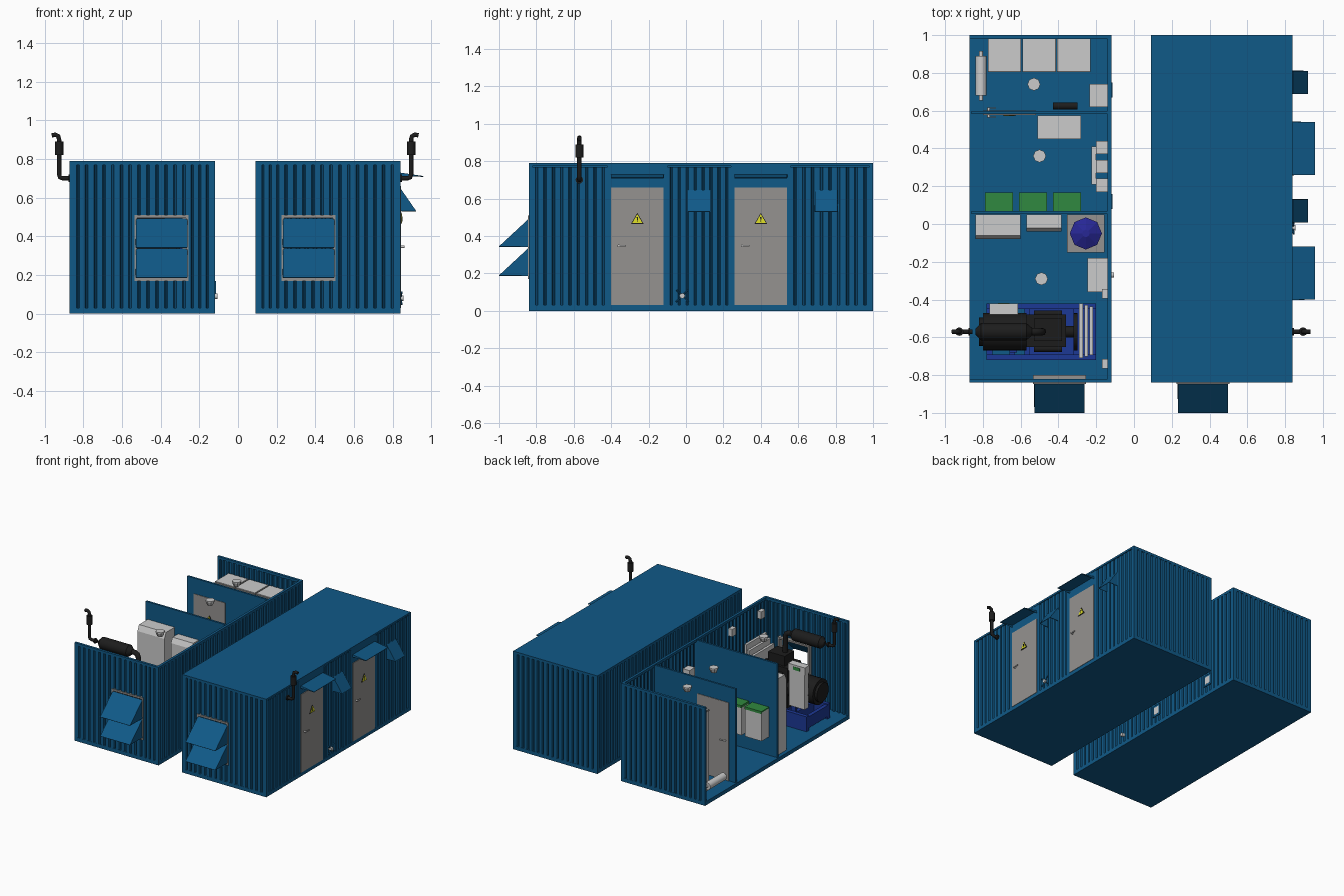
import bpy, bmesh, math
from mathutils import Vector

if "Cube" in bpy.data.objects:
    bpy.data.objects.remove(bpy.data.objects["Cube"])


def mat(name, r, g, b):
    m = bpy.data.materials.new(name)
    m.diffuse_color = (r, g, b, 1)
    m.use_nodes = True
    m.node_tree.nodes["Principled BSDF"].inputs["Base Color"].default_value = m.diffuse_color
    return m


BLUE = mat("container_blue", .005, .10, .245)
BLACK = mat("engine_black", .012, .012, .012)
NAVY = mat("generator_blue", .012, .04, .30)
DRUM = mat("drum_blue", .02, .02, .30)
DOOR = mat("door_grey", .30, .29, .28)
YELLOW = mat("sign_yellow", .75, .75, .02)
GREEN = mat("strip_green", .03, .25, .05)


def mesh(name, verts, faces, m=None, solid=0):
    bm = bmesh.new()
    vs = [bm.verts.new(v) for v in verts]
    for f in faces:
        bm.faces.new([vs[i] for i in f])
    bmesh.ops.recalc_face_normals(bm, faces=bm.faces)
    me = bpy.data.meshes.new(name)
    bm.to_mesh(me)
    bm.free()
    ob = bpy.data.objects.new(name, me)
    bpy.context.collection.objects.link(ob)
    if m:
        me.materials.append(m)
    if solid:
        mod = ob.modifiers.new("thickness", "SOLIDIFY")
        mod.thickness, mod.offset = solid, 0
    return ob


def prism(name, pts, axis, lo, hi, m=None):
    n = len(pts)
    place = {"x": lambda p, t: (t, p[0], p[1]), "y": lambda p, t: (p[0], t, p[1])}[axis]
    verts = [place(p, t) for t in (lo, hi) for p in pts]
    faces = [(i, (i + 1) % n, n + (i + 1) % n, n + i) for i in range(n)]
    return mesh(name, verts, faces + [tuple(range(n)), tuple(range(n, 2 * n))], m)


def box(name, x0, x1, y0, y1, z0, z1, m=None):
    return prism(name, [(x0, z0), (x1, z0), (x1, z1), (x0, z1)], "y", y0, y1, m)


def rod(name, a, b, r, m=None, sides=20, r2=None):
    a, b = Vector(a), Vector(b)
    bpy.ops.mesh.primitive_cone_add(vertices=sides, radius1=r, radius2=r if r2 is None else r2,
                                    depth=(b - a).length, location=(a + b) / 2)
    ob = bpy.context.object
    ob.name = name
    ob.rotation_euler = (b - a).to_track_quat("Z", "Y").to_euler()
    if m:
        ob.data.materials.append(m)
    if sides > 8:
        bpy.ops.object.shade_smooth_by_angle()
    return ob


def pipe(name, pts, r, m):
    cu = bpy.data.curves.new(name, "CURVE")
    cu.dimensions, cu.bevel_depth, cu.bevel_resolution, cu.use_fill_caps = "3D", r, 3, True
    sp = cu.splines.new("POLY")
    sp.points.add(len(pts) - 1)
    for p, c in zip(sp.points, pts):
        p.co = (*c, 1)
    cu.materials.append(m)
    bpy.context.collection.objects.link(bpy.data.objects.new(name, cu))


def sheet(name, axis, c, out, a0, a1, z0=.03, z1=.77):
    """Corrugated wall sheet running along the given axis, outer face at c."""
    n = max(1, round((a1 - a0) / .045))
    p, d, prof = (a1 - a0) / n, .013, []
    for i in range(n):
        prof += [(a0 + p * (i + f), c - out * (.003 + d * k))
                 for f, k in ((0, 0), (.3, 0), (.4, 1), (.6, 1), (.7, 0))]
    prof.append((a1, c - out * .003))
    put = (lambda a, o, z: (a, o, z)) if axis == "x" else (lambda a, o, z: (o, a, z))
    k = len(prof)
    verts = [put(a, o, z) for z in (z0, z1) for a, o in prof]
    mesh(name, verts, [(i, i + 1, k + i + 1, k + i) for i in range(k - 1)], BLUE, .005)


def hood(name, axis, c, tip, ztop, ztip, lo, hi):
    """Sloped rain hood with side cheeks, open below."""
    put = (lambda a, o, z: (a, o, z)) if axis == "x" else (lambda a, o, z: (o, a, z))
    verts = [put(a, o, z) for a in (lo, hi) for o, z in ((c, ztop), (tip, ztip), (c, ztip))]
    mesh(name, verts, [(0, 1, 4, 3), (0, 1, 2), (3, 4, 5)], BLUE, .004)


def warning(name, axis, a, z, c, out):
    for part, s, t, m in (("border", .034, .003, BLACK), ("face", .027, .005, YELLOW)):
        tri = [(a - s, z - s * .75), (a + s, z - s * .75), (a, z + s)]
        prism(f"{name}_{part}", tri, axis, c, c + out * t, m)
    bolt = [(a - .004, z + .012), (a + .004, z + .012), (a + .001, z - .014), (a - .001, z - .014)]
    prism(name + "_mark", bolt, axis, c, c + out * .007, BLACK)


F, B = -.84, 1.0


def container(tag, cx, s, closed):
    X = lambda u: cx + s * u
    H = .375
    bx = lambda n, u0, u1, *r: box(f"{tag}_{n}", *sorted((X(u0), X(u1))), *r)
    bx("floor", -H, H, F, B, 0, .03, BLUE)
    # corner posts and top rails
    for u in (-H, H - .02):
        for y in (F, B - .02):
            bx("corner_post", u, u + .02, y, y + .02, .03, .79, BLUE)
    for y in (F, B - .02):
        bx("end_rail", -H, H, y, y + .02, .77, .79, BLUE)
    bx("side_rail", -H, -H + .02, F, B, .77, .79, BLUE)
    # corrugated end walls, the front one split round the vent
    v0, v1 = sorted((X(-.24), X(.04)))
    w0, w1 = cx - H + .02, cx + H - .02
    sheet(tag + "_back_wall", "x", B, 1, w0, w1)
    for a, b, z0, z1 in ((w0, v0, .03, .77), (v1, w1, .03, .77), (v0, v1, .03, .175), (v0, v1, .505, .77)):
        sheet(tag + "_front_wall", "x", F, -1, a, b, z0, z1)
    sheet(tag + "_plain_side_wall", "y", X(-H), -s, F + .02, B - .02)
    # front vent frame and two hoods
    for a, b, z0, z1 in ((v0, v0 + .014, .17, .51), (v1 - .014, v1, .17, .51),
                         (v0, v1, .17, .184), (v0, v1, .496, .51)):
        box(tag + "_vent_frame", a, b, F - .006, F + .04, z0, z1, DOOR)
    for zt in (.49, .335):
        hood(tag + "_vent_hood", "x", F, -1, zt, zt - .148, v0 + .008, v1 - .008)
    # exhaust stack
    y = -.57
    pipe(tag + "_exhaust_pipe", [(X(u), y, z) for u, z in (
        (.36, .70), (.41, .70), (.425, .705), (.43, .72), (.43, .90), (.434, .918), (.45, .926), (.468, .922))],
        .012, BLACK)
    rod(tag + "_exhaust_muffler", (X(.43), y, .82), (X(.43), y, .89), .022, BLACK)
    rod(tag + "_exhaust_flange", (X(.372), y, .70), (X(.382), y, .70), .02, BLACK)
    if not closed:
        return
    # roof and door side
    bx("roof", -H, H, F, B, .775, .79, BLUE)
    for a, b in ((F + .02, -.42), (-.10, .24), (.56, B - .02)):
        sheet(tag + "_door_side_wall", "y", X(H), s, a, b)
    x = X(H)
    for d in (-.26, .40):
        bx("door_surround", H - .02, H - .002, d - .16, d + .16, .03, .775, BLUE)
        bx("door", H - .01, H + .003, d - .14, d + .14, .03, .66, DOOR)
        bx("door_handle", H + .014, H + .02, d - .10, d - .06, .343, .351)
        rod(tag + "_handle_stem", (x, d - .10, .347), (x + .02, d - .10, .347), .007)
        warning(tag + "_door_sign", "x", d, .49, x + .003, 1)
        hood(tag + "_door_awning", "y", x, x + .118, .728, .71, d - .14, d + .14)
    for a in (.07, .75):
        hood(tag + "_side_hood", "y", x, x + .08, .645, .53, a - .06, a + .06)
    # filler valve with radiating bracket
    rod(tag + "_filler", (x - .01, -.02, .08), (x + .015, -.02, .08), .014)
    for k in range(4):
        a = math.pi * (.25 + k * .5)
        rod(tag + "_filler_bracket", (x, -.02, .08),
            (x + .006, -.02 + .045 * math.cos(a), .08 + .045 * math.sin(a)), .005, BLUE, 8)


container("closed", .465, 1, True)
container("open", -.495, -1, False)

# partitions of the open container
for y in (.06, .59):
    box("partition", -.86, -.14, y - .008, y + .008, .03, .785, BLUE)
box("inner_door", -.80, -.52, .578, .602, .03, .66, DOOR)
for s in (-1, 1):
    box("inner_door_handle", -.77, -.73, .59 + s * .024 - .003, .59 + s * .024 + .003, .345, .353)
    rod("inner_handle_stem", (-.77, .59, .349), (-.77, .59 + s * .026, .349), .007)
warning("inner_door_sign", "y", -.66, .49, .578, -1)

# ceiling lamps and wall lamps
for x, y in ((-.53, .74), (-.50, .36), (-.49, -.29)):
    rod("ceiling_lamp", (x, y, .735), (x, y, .765), .022, None, 8, .034)
    rod("lamp_base", (x, y, .765), (x, y, .775), .034, None, 8)
for y in (-.37, -.74):
    box("wall_lamp", -.17, -.137, y - .025, y + .025, .66, .72)

# battery cabinets, wall boxes and room furniture
for i in range(3):
    x = -.77 + i * .183
    box("battery_cabinet", x, x + .17, .81, .98, .03, .68)
    box("cabinet_top_edge", x - .003, x + .173, .805, .98, .665, .675, DOOR)
    x = -.79 + i * .18
    box("wall_box", x, x + .15, .07, .165, .18, .41)
    box("wall_box_strip", x, x + .15, .07, .168, .40, .42, GREEN)
rod("heater_body", (-.81, .68, .10), (-.81, .89, .10), .03)
rod("heater_pipe", (-.81, .655, .10), (-.81, .915, .10), .01)
box("desk", -.51, -.28, .45, .575, .03, .30)
box("small_cabinet", -.235, -.14, .62, .74, .25, .50)
rod("extinguisher", (-.43, .625, .52), (-.30, .625, .52), .018, BLACK)
for y, z0, z1 in ((.17, .30, .62), (.27, .25, .55), (.37, .30, .60)):
    box("switchboard", -.20, -.14, y, y + .07, z0, z1)
box("switchboard_rail", -.225, -.20, .21, .41, .40, .46)
prism("control_cabinet", [(-.08, .03), (.05, .03), (.05, .645), (-.06, .645), (-.08, .60)], "x", -.84, -.60)
prism("side_cabinet", [(-.04, .15), (.05, .15), (.05, .60), (-.02, .60), (-.04, .56)], "x", -.57, -.385)
box("drum_platform", -.355, -.155, -.15, .05, .03, .07, DOOR)
rod("drum", (-.255, -.05, .07), (-.255, -.05, .36), .085, DRUM, 8)
rod("drum_top", (-.255, -.05, .36), (-.255, -.05, .39), .085, DRUM, 8, .02)
box("fuel_tank", -.245, -.14, -.36, -.18, .03, .22)
rod("fuel_filler", (-.15, -.27, .09), (-.105, -.27, .09), .014)
for y in (.12, .71):
    box("low_vent", -.125, -.114, y - .04, y + .04, .08, .17, BLUE)
    box("low_vent_grille", -.115, -.113, y - .025, y + .025, .095, .155)

# generator skid
for y in (-.72, -.45):
    box("skid_rail", -.78, -.20, y, y + .03, .03, .15, NAVY)
for x in (-.78, -.66, -.58, -.32):
    box("skid_cross_beam", x, x + .03, -.72, -.42, .05, .14, NAVY)
box("skid_tray", -.57, -.20, -.70, -.44, .03, .09, NAVY)
for y in (-.68, -.47):
    box("engine_mount", -.66, -.62, y, y + .02, .14, .24, NAVY)

# engine, alternator and radiator
rod("alternator", (-.80, -.57, .30), (-.57, -.57, .30), .10, BLACK, 24)
rod("alternator_cap", (-.82, -.57, .30), (-.80, -.57, .30), .075, BLACK, 24)
box("engine_block", -.57, -.36, -.65, -.48, .14, .46, BLACK)
box("engine_cover", -.53, -.38, -.62, -.50, .46, .54, BLACK)
for y in (-.66, -.475):
    rod("engine_manifold", (-.53, y, .40), (-.38, y, .40), .018, BLACK)
rod("fan_hub", (-.36, -.57, .33), (-.31, -.57, .33), .03, BLACK)
rod("fan", (-.32, -.57, .33), (-.30, -.57, .33), .10, BLACK)
for i, h in enumerate((.50, .54, .58)):
    box("radiator_slab", -.29 + i * .027, -.27 + i * .027, -.71 + i * .008, -.43 - i * .008 + .01, .12, h)
box("generator_panel", -.76, -.62, -.475, -.425, .20, .48)
box("generator_panel_head", -.765, -.615, -.48, -.42, .48, .54)
box("generator_panel_screen", -.72, -.66, -.42, -.418, .50, .525, GREEN)

# silencer and its pipe to the engine
rod("silencer", (-.81, -.57, .70), (-.57, -.57, .70), .046, BLACK, 24)
rod("silencer_front_cone", (-.57, -.57, .70), (-.54, -.57, .70), .046, BLACK, 24, .02)
rod("silencer_rear_cone", (-.81, -.57, .70), (-.84, -.57, .70), .046, BLACK, 24, .015)
pipe("silencer_pipe", [(x, -.57, z) for x, z in (
    (-.55, .70), (-.52, .70), (-.498, .69), (-.488, .665), (-.485, .52))], .02, BLACK)
